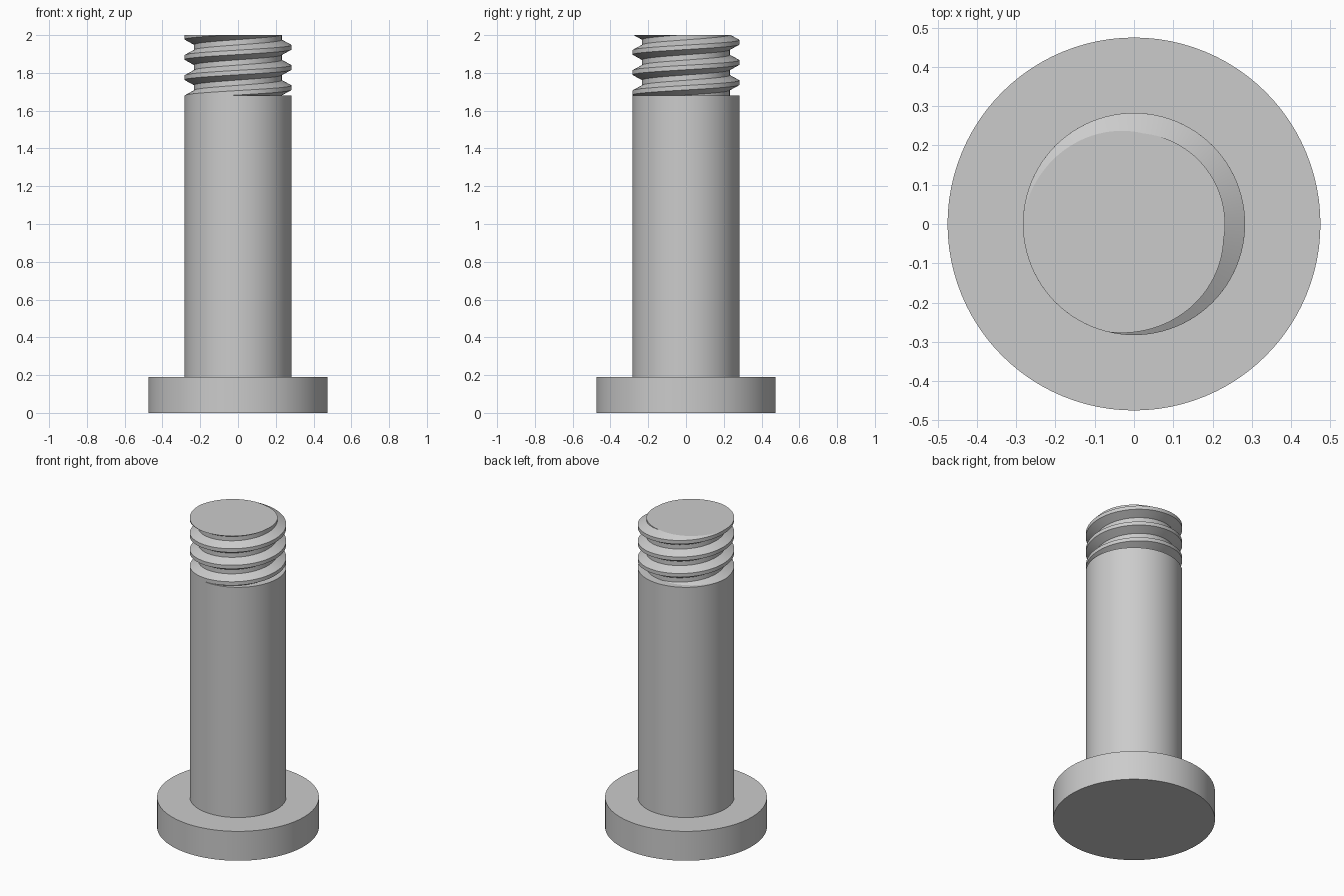
import bpy, bmesh, math

if "Cube" in bpy.data.objects:
    bpy.data.objects.remove(bpy.data.objects["Cube"], do_unlink=True)

SEGMENTS = 96
SHAFT_R = 0.283
ROOT_R = 0.232
HEAD_TOP = 0.19
SHOULDER = 1.68
TOP = 2.0
PITCH = 0.107

steel = bpy.data.materials.new("plain steel grey")
steel.use_nodes = True
steel.diffuse_color = (0.6, 0.6, 0.6, 1)
steel.node_tree.nodes["Principled BSDF"].inputs["Base Color"].default_value = (0.6, 0.6, 0.6, 1)


def finish(obj, angle):
    obj.data.materials.append(steel)
    bpy.ops.object.select_all(action="DESELECT")
    obj.select_set(True)
    bpy.context.view_layer.objects.active = obj
    bpy.ops.object.shade_smooth_by_angle(angle=math.radians(angle))


def cylinder(name, radius, bottom, top):
    bpy.ops.mesh.primitive_cylinder_add(
        vertices=SEGMENTS, radius=radius, depth=top - bottom,
        location=(0, 0, (bottom + top) / 2))
    obj = bpy.context.object
    obj.name = name
    finish(obj, 30)


# Flat round head and plain shank
cylinder("head", 0.475, 0, HEAD_TOP)
cylinder("shank", SHAFT_R, HEAD_TOP, SHOULDER)

# Right-handed thread: one tooth profile (pitch fraction, radius) swept as a helix
crest = 0.11
profile = [(-crest, SHAFT_R), (crest, SHAFT_R), (0.37, ROOT_R),
           (0.63, ROOT_R), (1 - crest, SHAFT_R)]
turns_below, turns_above = 5, 2
start_angle = math.radians(217)

bm = bmesh.new()
rows = []
for k in range((turns_below + turns_above) * SEGMENTS + 1):
    turn = k / SEGMENTS
    a = start_angle + math.tau * turn
    rows.append([
        bm.verts.new((r * math.cos(a), r * math.sin(a),
                      TOP + PITCH * (turn - turns_below + f)))
        for f, r in profile])
for lower, upper in zip(rows, rows[1:]):
    for j in range(len(profile) - 1):
        bm.faces.new((lower[j], upper[j], upper[j + 1], lower[j + 1]))
bmesh.ops.remove_doubles(bm, verts=bm.verts, dist=0.0001)


# Trim the helix to the threaded length
def trim(height, **side):
    return bmesh.ops.bisect_plane(
        bm, geom=bm.verts[:] + bm.edges[:] + bm.faces[:], dist=0.00001,
        plane_co=(0, 0, height), plane_no=(0, 0, 1), **side)


trim(SHOULDER, clear_inner=True)
trim(TOP, clear_outer=True)

# Flat end face
rim = [e for e in bm.edges
       if e.is_boundary and all(abs(v.co.z - TOP) < 0.0001 for v in e.verts)]
for face in bmesh.ops.edgeloop_fill(bm, edges=rim)["faces"]:
    face.normal_update()
    if face.normal.z < 0:
        face.normal_flip()

mesh = bpy.data.meshes.new("thread")
bm.to_mesh(mesh)
bm.free()
thread = bpy.data.objects.new("thread", mesh)
bpy.context.collection.objects.link(thread)
finish(thread, 20)
